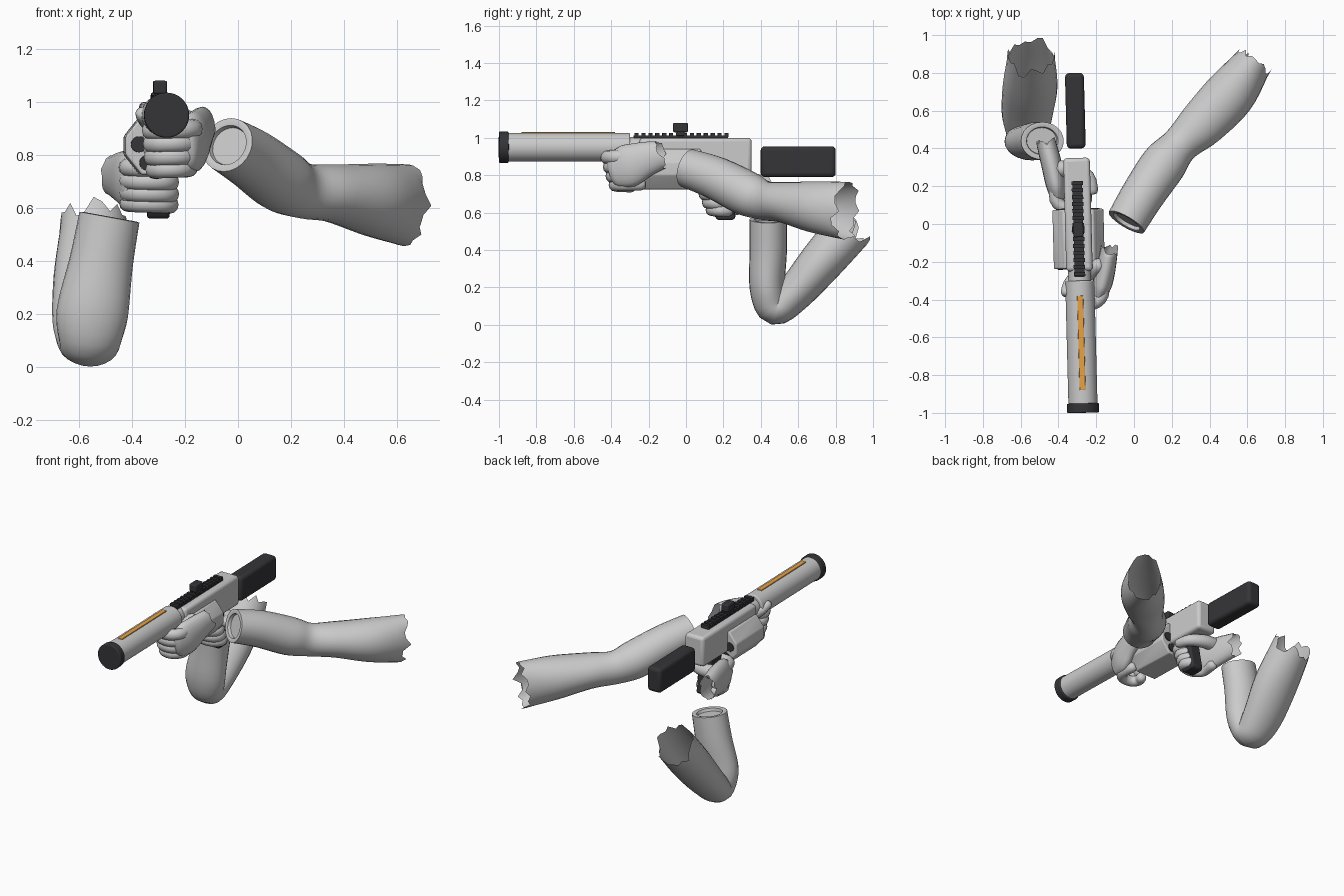
import bpy, bmesh, math, random
from mathutils import Vector, Matrix

if "Cube" in bpy.data.objects:
    bpy.data.objects.remove(bpy.data.objects["Cube"])

random.seed(4)
GUN = Matrix.Translation((-0.295, 0, 0)) @ Matrix.Rotation(0.026, 4, 'Z')


def material(name, rgb):
    m = bpy.data.materials.new(name)
    m.diffuse_color = (*rgb, 1)
    m.use_nodes = True
    m.node_tree.nodes["Principled BSDF"].inputs["Base Color"].default_value = m.diffuse_color
    return m


BLACK = material("black", (0.035, 0.035, 0.04))
ORANGE = material("orange", (0.8, 0.36, 0.06))


def make(name, bm, mat=None, bevel=0, gun=False, angle=40):
    bmesh.ops.recalc_face_normals(bm, faces=bm.faces)
    me = bpy.data.meshes.new(name)
    bm.to_mesh(me)
    bm.free()
    ob = bpy.data.objects.new(name, me)
    bpy.context.collection.objects.link(ob)
    if gun:
        ob.matrix_world = GUN
    if mat:
        me.materials.append(mat)
    if bevel:
        b = ob.modifiers.new("bevel", 'BEVEL')
        b.width, b.segments, b.limit_method = bevel, 3, 'ANGLE'
    bpy.ops.object.select_all(action='DESELECT')
    ob.select_set(True)
    bpy.context.view_layer.objects.active = ob
    bpy.ops.object.shade_smooth_by_angle(angle=math.radians(angle))
    return ob


def add_box(bm, x0, x1, y0, y1, z0, z1):
    mat = Matrix.Translation(((x0 + x1) / 2, (y0 + y1) / 2, (z0 + z1) / 2))
    bmesh.ops.create_cube(bm, size=1, matrix=mat @ Matrix.Diagonal((x1 - x0, y1 - y0, z1 - z0, 1)))


def box(name, dims, mat=None, bevel=0.015):
    bm = bmesh.new()
    add_box(bm, *dims)
    return make(name, bm, mat, bevel, True)


def rod(name, x, z, r, y0, y1, mat=None, bevel=0.006):
    bm = bmesh.new()
    m = Matrix.Translation((x, (y0 + y1) / 2, z)) @ Matrix.Rotation(math.pi / 2, 4, 'X')
    bmesh.ops.create_cone(bm, cap_ends=True, segments=40, radius1=r, radius2=r, depth=y1 - y0, matrix=m)
    return make(name, bm, mat, bevel, True)


def prism(name, pts, axis, lo, hi, mat=None, bevel=0.008):
    # extrude a flat profile along x or y
    bm = bmesh.new()
    vs = [bm.verts.new((lo, a, b) if axis == 'x' else (a, lo, b)) for a, b in pts]
    f = bm.faces.new(vs)
    r = bmesh.ops.extrude_face_region(bm, geom=[f])
    d = (hi - lo, 0, 0) if axis == 'x' else (0, hi - lo, 0)
    bmesh.ops.translate(bm, vec=d, verts=[g for g in r['geom'] if isinstance(g, bmesh.types.BMVert)])
    return make(name, bm, mat, bevel, True)


def spline(pts, steps):
    # Catmull-Rom through rows of (x, y, z, width, height)
    P = [pts[0]] + pts + [pts[-1]]
    out = []
    for i in range(1, len(P) - 2):
        for k in range(steps):
            t = k / steps
            out.append([0.5 * (2 * b + (c - a) * t + (2 * a - 5 * b + 4 * c - d) * t * t
                               + (3 * b - a - 3 * c + d) * t ** 3)
                        for a, b, c, d in zip(*P[i - 1:i + 3])])
    return out + [list(pts[-1])]


def add_tube(bm, pts, ref, segs=20, steps=5, start='dome', end='dome', jag=0.05):
    rows = spline(pts, steps)
    n = len(rows)
    rings = []

    def ring(c, t, a, b, scale=1, push=0, rough=0):
        u = (ref - t * ref.dot(t)).normalized()
        v = t.cross(u)
        vs = []
        for k in range(segs):
            th = math.tau * k / segs
            off = push + (random.uniform(-rough, rough) if rough else 0)
            vs.append(bm.verts.new(c + u * a * scale * math.cos(th) + v * b * scale * math.sin(th) + t * off))
        return vs

    caps = {'dome': [(0.45, 0.85), (0.8, 0.55)], 'cuff': [(0.02, 0.9), (-0.02, 0.74), (-0.2, 0.7)]}
    for i, (x, y, z, a, b) in enumerate(rows):
        q, p = rows[min(i + 1, n - 1)], rows[max(i - 1, 0)]
        t = (Vector(q[:3]) - Vector(p[:3])).normalized()
        c, m = Vector((x, y, z)), min(a, b)
        if i == 0:
            for push, s in reversed(caps.get(start, [])):
                rings.append(ring(c, t, a, b, s, -push * m))
        torn = i == n - 1 and end == 'torn'
        rings.append(ring(c, t, a, b, rough=jag if torn else 0))
        if i == n - 1:
            for push, s in caps.get(end, []):
                rings.append(ring(c, t, a, b, s, push * m))
    for r0, r1 in zip(rings, rings[1:]):
        for k in range(segs):
            j = (k + 1) % segs
            bm.faces.new((r0[k], r0[j], r1[j], r1[k]))
    bm.faces.new(rings[0][::-1])
    if end != 'torn':
        bm.faces.new(rings[-1])


Z, X = Vector((0, 0, 1)), Vector((1, 0, 0))

# Gun body
rod("barrel", 0, 0.95, 0.077, -0.96, -0.3)
rod("barrel_root", 0, 0.945, 0.06, -0.32, -0.2)
rod("muzzle_cap", 0, 0.95, 0.085, -1.0, -0.95, BLACK)
box("barrel_stripe", (-0.016, 0.016, -0.88, -0.38, 1.0, 1.031), ORANGE, 0.003)
box("receiver", (-0.07, 0.07, -0.25, 0.35, 0.8, 1.0), None, 0.02)
box("stock", (-0.05, 0.05, 0.4, 0.8, 0.79, 0.955), BLACK, 0.022)

# Faceted magazine housing with rods showing at its ends
prism("housing", [(-0.135, 0.8), (-0.075, 0.725), (0.075, 0.725), (0.135, 0.8), (0.135, 0.87),
                  (0.08, 0.94), (-0.08, 0.94), (-0.135, 0.87)], 'y', -0.235, 0.078)
for s in (-1, 1):
    rod("upper_tube", 0.085 * s, 0.84, 0.03, -0.24, 0.083, BLACK, 0.002)
    rod("lower_tube", 0.055 * s, 0.77, 0.028, -0.24, 0.083, BLACK, 0.002)

# Toothed top rail and sight
bm = bmesh.new()
add_box(bm, -0.026, 0.026, -0.28, 0.225, 0.995, 1.013)
for k in range(14):
    y = -0.275 + k * 0.037
    add_box(bm, -0.03, 0.03, y, y + 0.021, 1.005, 1.027)
make("top_rail", bm, BLACK, 0, True)
box("sight", (-0.026, 0.026, -0.07, 0.01, 1.03, 1.08), BLACK, 0.008)
box("sight_foot", (-0.033, 0.033, -0.05, -0.01, 1.01, 1.035), BLACK, 0.004)

# Pistol grip
prism("grip", [(0.09, 0.81), (0.22, 0.81), (0.265, 0.575), (0.25, 0.56), (0.17, 0.56), (0.155, 0.58)],
      'x', -0.042, 0.042, BLACK, 0.012)


def add_finger(bm, s, cx, cy, z, r, drop=0.0, w=1.0):
    # curls around a vertical post, from the palm side s to the other side
    path = [(0.095, 0.06), (0.1, -0.03), (0.05, -0.075), (-0.025, -0.07), (-0.06, -0.03), (-0.045, 0.01)]
    add_tube(bm, [(cx + s * px * w, cy + py, z - drop * i, r, r * 0.95) for i, (px, py) in enumerate(path)],
             Z, 12, 3)


# Support hand under the barrel
bm = bmesh.new()
for i, z in enumerate((0.9, 0.85, 0.8, 0.752)):
    add_finger(bm, 1, -0.268, -0.345 + 0.014 * i, z, 0.037 - 0.003 * (i == 3), 0.002, 1 - 0.06 * i)
add_tube(bm, [(-0.185, -0.38, 0.83, 0.095, 0.04), (-0.165, -0.31, 0.85, 0.115, 0.052),
              (-0.145, -0.22, 0.885, 0.095, 0.05), (-0.13, -0.13, 0.91, 0.075, 0.045)],
         Z, end='torn', jag=0.02)
add_tube(bm, [(-0.19, -0.22, 0.93, 0.04, 0.04), (-0.24, -0.26, 0.89, 0.04, 0.04),
              (-0.33, -0.3, 0.92, 0.034, 0.034), (-0.36, -0.36, 0.955, 0.028, 0.028)], Z, 12, 3)
make("support_hand", bm, angle=60)

# Trigger hand around the grip
bm = bmesh.new()
for i, z in enumerate((0.755, 0.705, 0.66, 0.62)):
    add_finger(bm, -1, -0.315, 0.16 + 0.018 * i, z, 0.035 - 0.002 * (i == 3), 0.002)
add_tube(bm, [(-0.405, 0.15, 0.7, 0.09, 0.04), (-0.415, 0.21, 0.705, 0.11, 0.052),
              (-0.435, 0.31, 0.715, 0.1, 0.055), (-0.465, 0.43, 0.72, 0.08, 0.052)],
         Z, end='torn', jag=0.025)
add_tube(bm, [(-0.41, 0.29, 0.76, 0.045, 0.045), (-0.33, 0.29, 0.755, 0.042, 0.042),
              (-0.245, 0.25, 0.75, 0.036, 0.036), (-0.22, 0.18, 0.75, 0.03, 0.03)], Z, 12, 3)
make("trigger_hand", bm, angle=60)

# Reaching arm: cuff, elbow, torn shoulder end
bm = bmesh.new()
add_tube(bm, [(-0.04, 0.01, 0.838, 0.105, 0.108), (0.05, 0.16, 0.785, 0.115, 0.115),
              (0.16, 0.32, 0.705, 0.12, 0.12), (0.245, 0.42, 0.665, 0.105, 0.1),
              (0.36, 0.53, 0.655, 0.11, 0.125), (0.51, 0.69, 0.63, 0.138, 0.135),
              (0.635, 0.86, 0.61, 0.155, 0.1)], Z, 24, start='cuff', end='torn', jag=0.035)
make("reaching_arm", bm, angle=60)

# Bent arm: cuff, elbow at the ground, torn shoulder end
bm = bmesh.new()
add_tube(bm, [(-0.485, 0.44, 0.565, 0.115, 0.1), (-0.515, 0.44, 0.4, 0.12, 0.1),
              (-0.55, 0.435, 0.2, 0.135, 0.095), (-0.56, 0.475, 0.09, 0.115, 0.09),
              (-0.565, 0.58, 0.17, 0.135, 0.1), (-0.55, 0.73, 0.345, 0.145, 0.118),
              (-0.545, 0.885, 0.525, 0.125, 0.125)], X, 24, start='cuff', end='torn', jag=0.05)
make("bent_arm", bm, angle=60)
